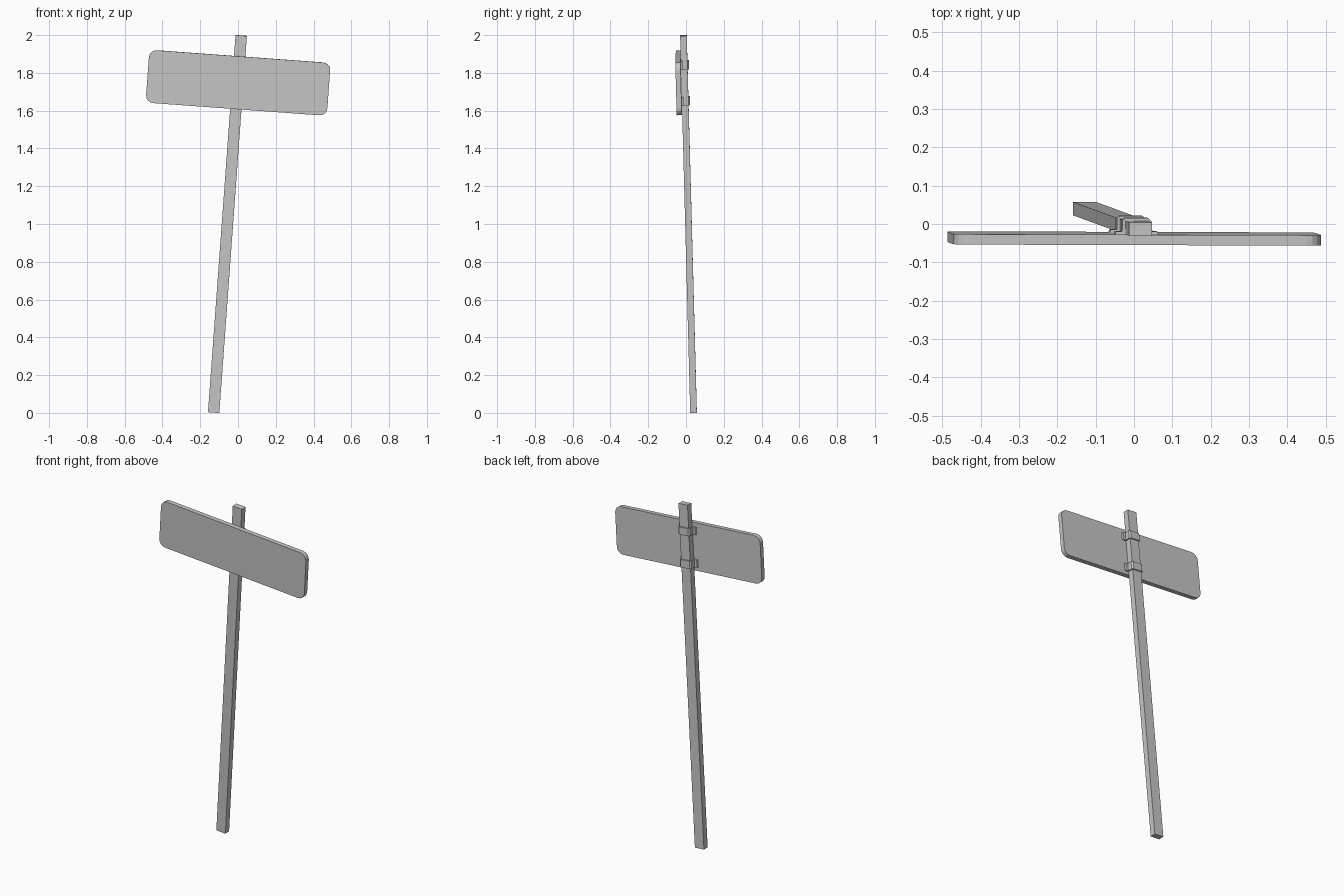
import bpy
import bmesh
import math
from mathutils import Matrix, Vector

cube = bpy.data.objects.get("Cube")
if cube:
    bpy.data.objects.remove(cube, do_unlink=True)

grey = bpy.data.materials.new("plain_grey")
grey.use_nodes = True
colour = (0.57, 0.57, 0.57, 1)
grey.diffuse_color = colour
grey.node_tree.nodes["Principled BSDF"].inputs["Base Color"].default_value = colour

# Leaning frame shared by every part: origin at the foot, z along the post
foot = Vector((-0.129, 0.04, 0.002))
top = Vector((0.017, -0.0135, 1.998))
up = (top - foot).normalized()
length = (top - foot).length
across = Vector((1, -0.005, 0))
across = (across - up * across.dot(up)).normalized()
back = up.cross(across)
frame = Matrix((across, back, up)).transposed().to_4x4()
frame.translation = foot

POST_W, POST_D = 0.06, 0.035


def extrude_profile(name, points, direction):
    """Solid made by sweeping a flat outline along a direction."""
    bm = bmesh.new()
    face = bm.faces.new([bm.verts.new(p) for p in points])
    swept = bmesh.ops.extrude_face_region(bm, geom=[face])
    verts = [v for v in swept["geom"] if isinstance(v, bmesh.types.BMVert)]
    bmesh.ops.translate(bm, verts=verts, vec=direction)
    bmesh.ops.recalc_face_normals(bm, faces=bm.faces)
    mesh = bpy.data.meshes.new(name)
    bm.to_mesh(mesh)
    bm.free()
    mesh.materials.append(grey)
    obj = bpy.data.objects.new(name, mesh)
    bpy.context.collection.objects.link(obj)
    obj.matrix_world = frame
    return obj


def mirrored(half):
    """Complete an outline by reflecting its right half."""
    return half + [(-x, y) for x, y in reversed(half)]


# Square post
w, d = POST_W / 2, POST_D / 2
extrude_profile("post", [(x, y, 0) for x, y in mirrored([(w, -d), (w, d)])], (0, 0, length))

# Sign board with rounded corners, lying against the front of the post
half_w, half_h, radius, steps = 0.481, 0.14, 0.04, 4
centre_x, centre_z = 0.002, 1.752
outline = []
for quarter, (sx, sz) in enumerate([(1, 1), (-1, 1), (-1, -1), (1, -1)]):
    for i in range(steps + 1):
        a = math.radians(90) * (quarter + i / steps)
        outline.append((centre_x + sx * (half_w - radius) + radius * math.cos(a), -d,
                        centre_z + sz * (half_h - radius) + radius * math.sin(a)))
extrude_profile("sign_board", outline, (0, -0.027, 0))

# Two hat-shaped straps clamping the board to the post
strap, height = 0.008, 0.045
outer = [(0.057, -d), (0.054, -d + strap), (w + strap, -d + strap),
         (w + strap, d), (w, d + strap)]
inner = [(w - 0.002, d - 0.002), (w - 0.002, -d)]
for name, z in (("lower_strap", 1.656), ("upper_strap", 1.846)):
    ring = mirrored(outer)
    hollow = [(-x, y) for x, y in reversed(inner)] + inner
    points = [(x, y, z - height / 2) for x, y in ring + hollow]
    extrude_profile(name, points, (0, 0, height))
